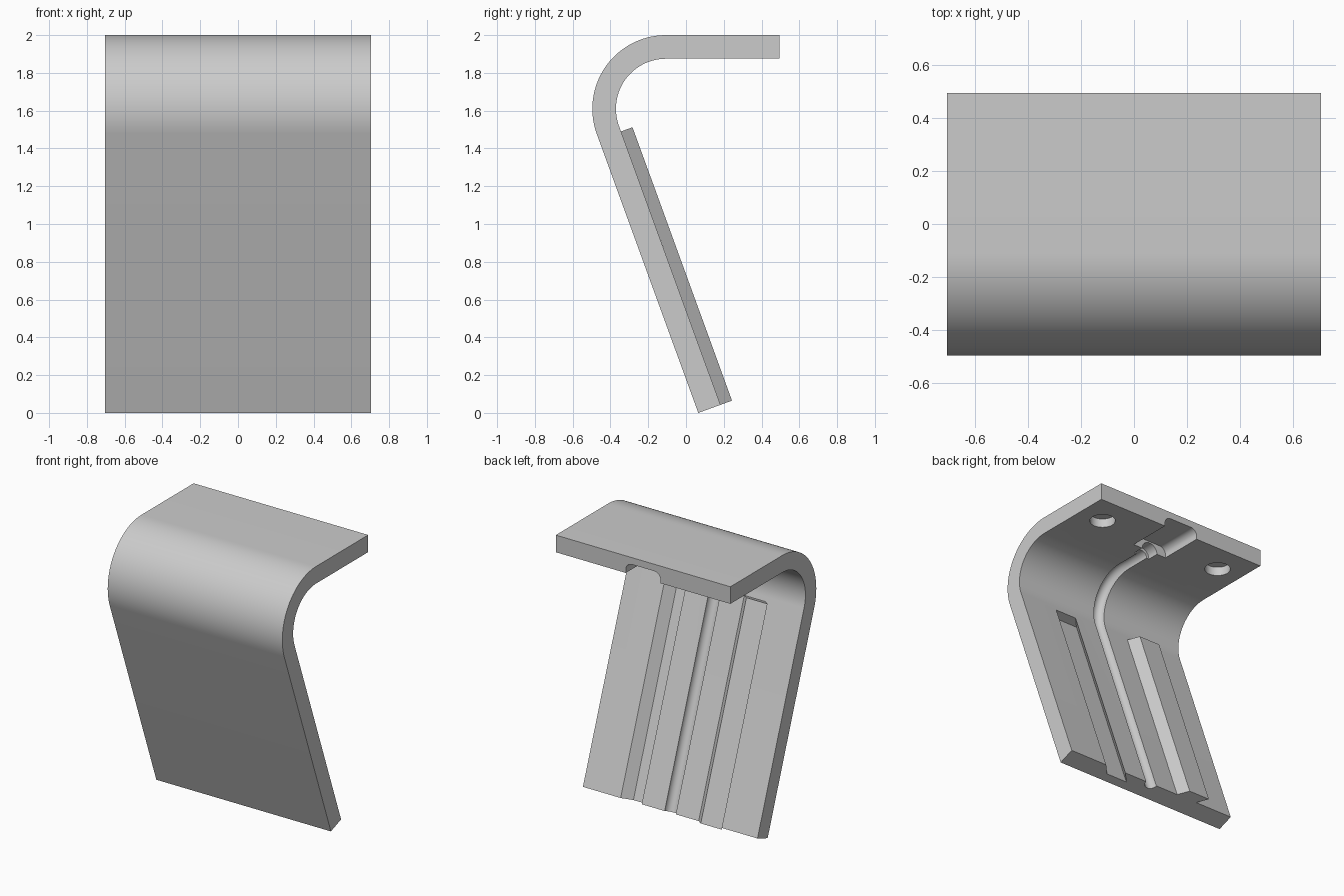
import bpy, bmesh, math
from mathutils import Vector

cube = bpy.data.objects.get("Cube")
if cube:
    bpy.data.objects.remove(cube)

HALF, THICK, TOP, BACK = 0.705, 0.125, 2.0, 0.495
R_OUT = 0.39
TILT = math.radians(20)
UP = Vector((0, -math.sin(TILT), math.cos(TILT)))      # along the leg
OUT = Vector((0, math.cos(TILT), math.sin(TILT)))      # out of its inner face
FOOT = Vector((0, 0.065, 0)) + OUT * THICK
CENTRE = Vector((0, R_OUT - 0.496, TOP - R_OUT))

grey = bpy.data.materials.new("plain grey")
grey.use_nodes = True
grey.diffuse_color = (0.6, 0.6, 0.6, 1)
grey.node_tree.nodes["Principled BSDF"].inputs["Base Color"].default_value = (0.6, 0.6, 0.6, 1)


def loft(name, rings):
    """Closed solid through a list of equal-sized rings of points."""
    bm = bmesh.new()
    rows = [[bm.verts.new(p) for p in ring] for ring in rings]
    n = len(rows[0])
    for a, b in zip(rows, rows[1:]):
        for i in range(n):
            j = (i + 1) % n
            bm.faces.new((a[i], a[j], b[j], b[i]))
    bm.faces.new(rows[0][::-1])
    bm.faces.new(rows[-1])
    bmesh.ops.recalc_face_normals(bm, faces=bm.faces)
    mesh = bpy.data.meshes.new(name)
    bm.to_mesh(mesh)
    bm.free()
    mesh.materials.append(grey)
    obj = bpy.data.objects.new(name, mesh)
    bpy.context.collection.objects.link(obj)
    return obj


def leg_bar(name, section, start, end):
    """Bar along the leg; section is (x, height over the inner face)."""
    return loft(name, [[Vector((x, 0, 0)) + FOOT + UP * t + OUT * h for x, h in section]
                       for t in (start, end)])


def bend(radius, steps=28):
    """Arc from the slab down to the leg."""
    total = math.pi / 2 + TILT
    return [CENTRE + Vector((0, -math.sin(a), math.cos(a))) * radius
            for a in (total * i / steps for i in range(steps + 1))]


def tube(name, path, radius, sides=24):
    """Round rod following a path in the x = 0 plane."""
    rings = []
    for i, p in enumerate(path):
        d = (path[min(i + 1, len(path) - 1)] - path[max(i - 1, 0)]).normalized()
        side = Vector((1, 0, 0))
        other = d.cross(side)
        rings.append([p + (side * math.cos(a) + other * math.sin(a)) * radius
                      for a in (math.tau * k / sides for k in range(sides))])
    return loft(name, rings)


# Bent panel: flat slab, round bend and tilted leg
under = TOP - THICK
profile = ([Vector((0, BACK, TOP))] + bend(R_OUT) + [FOOT - OUT * THICK, FOOT]
           + bend(R_OUT - THICK)[::-1] + [Vector((0, BACK, under))])
panel = loft("bent_panel", [[p + Vector((x, 0, 0)) for p in profile] for x in (-HALF, HALF)])

# Slanted hook rib on one side, matching slanted recess on the other
LENGTH, DEPTH, SKEW = 1.54, 0.065, 0.06
leg_bar("hook_rib", [(-0.23, 0), (-0.40, 0), (-0.40 - SKEW, DEPTH), (-0.23 - SKEW, DEPTH)], 0, LENGTH)
cutters = [leg_bar("recess_cutter", [(0.23 + SKEW, DEPTH), (0.40 + SKEW, DEPTH),
                                     (0.40 - SKEW, -DEPTH), (0.23 - SKEW, -DEPTH)], -0.2, LENGTH)]

# Round cable groove running along the inside
path = [Vector((0, 0.25, under)), Vector((0, 0.06, under))] + bend(R_OUT - THICK) + [FOOT - UP * 0.2]
cutters.append(tube("groove_cutter", path, 0.045))
cutters.append(tube("collar_cutter", [Vector((0, y, under)) for y in (0.25, 0.08)], 0.065))

# Pocket with rounded upper corners, open at the slab end
arch = [(-0.14, -0.1), (0.14, -0.1)]
for cx, first in ((0.09, 0), (-0.09, 90)):
    for step in range(9):
        a = math.radians(first + step * 11.25)
        arch.append((cx + 0.05 * math.cos(a), 0.025 + 0.05 * math.sin(a)))
cutters.append(loft("pocket_cutter", [[Vector((x, y, under + z)) for x, z in arch]
                                      for y in (0.165, BACK + 0.1)]))

# Two blind round holes under the slab
for x in (-0.51, 0.51):
    cutters.append(loft("hole_cutter", [
        [Vector((x + 0.087 * math.cos(a), 0.275 + 0.087 * math.sin(a), z))
         for a in (math.tau * k / 40 for k in range(40))]
        for z in (under - 0.1, under + 0.065)]))

# Cut the details, then shade
bpy.ops.object.select_all(action='DESELECT')
bpy.context.view_layer.objects.active = panel
panel.select_set(True)
for cutter in cutters:
    cutter.hide_render = True
    mod = panel.modifiers.new("cut", 'BOOLEAN')
    mod.operation, mod.solver, mod.object = 'DIFFERENCE', 'EXACT', cutter
    bpy.ops.object.modifier_apply(modifier=mod.name)
    bpy.data.objects.remove(cutter)
bpy.ops.object.shade_smooth_by_angle(angle=math.radians(30))
